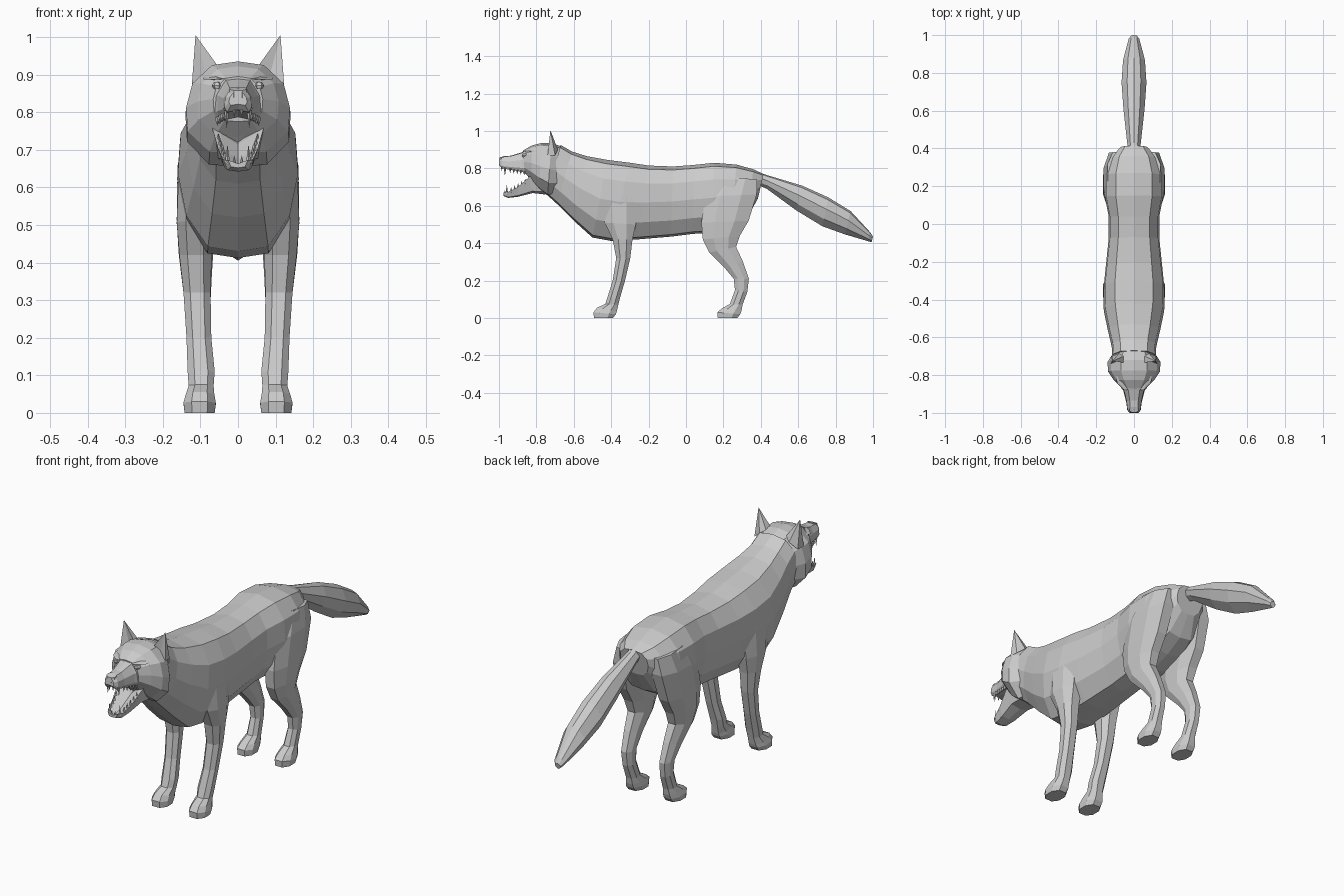
import bpy, bmesh, math
from mathutils import Vector

grey = bpy.data.materials.new("grey fur")
grey.diffuse_color = (0.6, 0.6, 0.6, 1)

# Cross-sections: (u across, t from end a to end b)
def closed(half):
    return half + [(-u, t) for u, t in reversed(half) if u > 0]

TORSO = closed([(0, 0), (.5, .03), (.86, .23), (1, .5), (.95, .76), (.62, .95), (0, 1)])
HEAD = closed([(0, 0), (.55, .02), (.97, .24), (1, .5), (.88, .76), (.5, .96), (0, 1)])
SNOUT = closed([(0, .1), (.8, 0), (1, .2), (.95, .6), (.55, .97), (0, 1)])
JAW = closed([(0, 0), (.7, .12), (1, 1), (.7, .9), (0, .55)])
TAIL = closed([(0, 0), (.75, .25), (1, .6), (.55, .92), (0, 1)])
LIMB = [(-.5, 0), (.5, 0), (1, .28), (1, .7), (.5, 1), (-.5, 1), (-1, .7), (-1, .28)]


def finish(name, bm, mirror):
    bmesh.ops.recalc_face_normals(bm, faces=bm.faces)
    me = bpy.data.meshes.new(name)
    bm.to_mesh(me)
    bm.free()
    me.materials.append(grey)
    ob = bpy.data.objects.new(name, me)
    bpy.context.collection.objects.link(ob)
    if mirror:
        ob.modifiers.new("mirror", 'MIRROR')
    return ob


# Skin through rings given as (ya, za, yb, zb, x centre, half width)
def loft(name, profile, rings, mirror=False):
    bm = bmesh.new()
    rows = [[bm.verts.new((xc + u * w, ya + (yb - ya) * t, za + (zb - za) * t))
             for u, t in profile] for ya, za, yb, zb, xc, w in rings]
    n = len(profile)
    for a, b in zip(rows, rows[1:]):
        for i in range(n):
            j = (i + 1) % n
            bm.faces.new((a[i], a[j], b[j], b[i]))
    bm.faces.new(rows[0])
    bm.faces.new(rows[-1])
    return finish(name, bm, mirror)


# Pointed pieces from a base polygon to a tip
def spikes(name, items):
    bm = bmesh.new()
    for base, tip in items:
        vs = [bm.verts.new(p) for p in base]
        t = bm.verts.new(tip)
        bm.faces.new(vs)
        for i, v in enumerate(vs):
            bm.faces.new((v, vs[(i + 1) % len(vs)], t))
    return finish(name, bm, True)


# Trunk from throat to rump
loft("body", TORSO, [
    (-.745, .66, -.67, .925, 0, .115),
    (-.69, .61, -.61, .89, 0, .118),
    (-.60, .52, -.53, .865, 0, .138),
    (-.50, .43, -.42, .845, 0, .160),
    (-.40, .412, -.30, .83, 0, .162),
    (-.26, .42, -.20, .815, 0, .150),
    (-.08, .435, -.07, .81, 0, .134),
    (.04, .45, .04, .818, 0, .134),
    (.14, .455, .15, .83, 0, .155),
    (.24, .49, .27, .82, 0, .155),
    (.33, .54, .36, .795, 0, .125),
    (.385, .64, .415, .77, 0, .075)])

# Skull and upper muzzle
loft("head", HEAD, [
    (-.69, .66, -.66, .915, 0, .105),
    (-.74, .655, -.72, .935, 0, .140),
    (-.785, .69, -.775, .935, 0, .138),
    (-.825, .735, -.825, .922, 0, .108),
    (-.862, .775, -.872, .895, 0, .066)])
loft("muzzle", SNOUT, [
    (-.83, .765, -.84, .90, 0, .075),
    (-.88, .782, -.88, .885, 0, .055),
    (-.94, .792, -.935, .868, 0, .041),
    (-.985, .80, -.982, .864, 0, .036),
    (-1.0, .818, -.998, .852, 0, .024)])
loft("nose", LIMB, [
    (-1.0, .832, -.972, .832, 0, .020),
    (-.998, .858, -.968, .867, 0, .023)])
loft("lower_jaw", JAW, [
    (-.75, .66, -.80, .785, 0, .075),
    (-.82, .668, -.84, .752, 0, .067),
    (-.90, .648, -.90, .70, 0, .052),
    (-.95, .642, -.95, .674, 0, .040),
    (-.975, .652, -.975, .672, 0, .026)])
loft("brow", LIMB, [
    (-.872, .888, -.82, .895, .022, .012),
    (-.878, .888, -.81, .900, .045, .014),
    (-.845, .885, -.79, .895, .082, .010)], True)
loft("eye", LIMB, [
    (-.874, .862, -.83, .862, .056, .008),
    (-.876, .871, -.83, .871, .056, .014),
    (-.872, .880, -.83, .880, .056, .008)], True)

# Ears with a hollow front
spikes("ear", [([(.048, -.735, .915), (.085, -.725, .90), (.123, -.74, .87),
                 (.118, -.70, .87), (.08, -.685, .90), (.055, -.70, .92)],
                (.113, -.725, 1.005))])

# Teeth along both jaws: (x, y, base z, tip z, radius)
teeth = [(.030, -.968, .804, .758, .007), (.028, -.958, .664, .714, .007),
         (.010, -.985, .806, .785, .005), (.010, -.968, .664, .685, .005)]
for k in range(5):
    f = k / 4
    teeth.append((.037 + .018 * f, -.94 + .075 * f, .798 - .012 * f, .775 - .012 * f, .007))
    teeth.append((.035 + .017 * f, -.935 + .075 * f, .672 + .045 * f, .70 + .045 * f, .007))
spikes("teeth", [([(x + r * math.cos(a), y + r * math.sin(a), zb)
                   for a in (0, math.pi / 2, math.pi, math.pi * 1.5)], (x, y, zt))
                 for x, y, zb, zt, r in teeth])

# Legs from paw to shoulder or thigh
def leg(name, rows):
    loft(name, LIMB, [(y0, z0, y1, z1, x, w) for z0, z1, y0, y1, x, w in rows], True)


leg("front_leg", [
    (0, 0, -.492, -.39, .102, .040), (.03, .02, -.495, -.375, .102, .043),
    (.055, .035, -.475, -.37, .101, .038), (.075, .07, -.432, -.362, .098, .033),
    (.11, .11, -.42, -.352, .098, .036), (.20, .20, -.392, -.326, .104, .033),
    (.32, .32, -.373, -.298, .109, .036), (.42, .42, -.392, -.286, .113, .043),
    (.51, .50, -.435, -.268, .115, .048), (.64, .64, -.45, -.26, .110, .048)])
leg("hind_leg", [
    (0, 0, .170, .275, .102, .038), (.03, .02, .168, .29, .102, .041),
    (.05, .04, .19, .297, .101, .036), (.075, .07, .235, .302, .100, .029),
    (.15, .14, .262, .328, .102, .026), (.21, .21, .255, .336, .104, .028),
    (.27, .30, .205, .305, .107, .033), (.35, .38, .125, .268, .110, .040),
    (.42, .44, .090, .288, .112, .046), (.51, .52, .082, .335, .113, .050),
    (.65, .66, .105, .378, .105, .056), (.76, .74, .17, .38, .085, .055)])

# Bushy tail
loft("tail", TAIL, [
    (.385, .71, .36, .79, 0, .030), (.43, .692, .43, .765, 0, .036),
    (.59, .575, .62, .708, 0, .056), (.73, .49, .76, .645, 0, .066),
    (.85, .447, .88, .572, 0, .058), (.975, .41, .985, .458, 0, .028),
    (.992, .405, 1.0, .435, 0, .015)])
